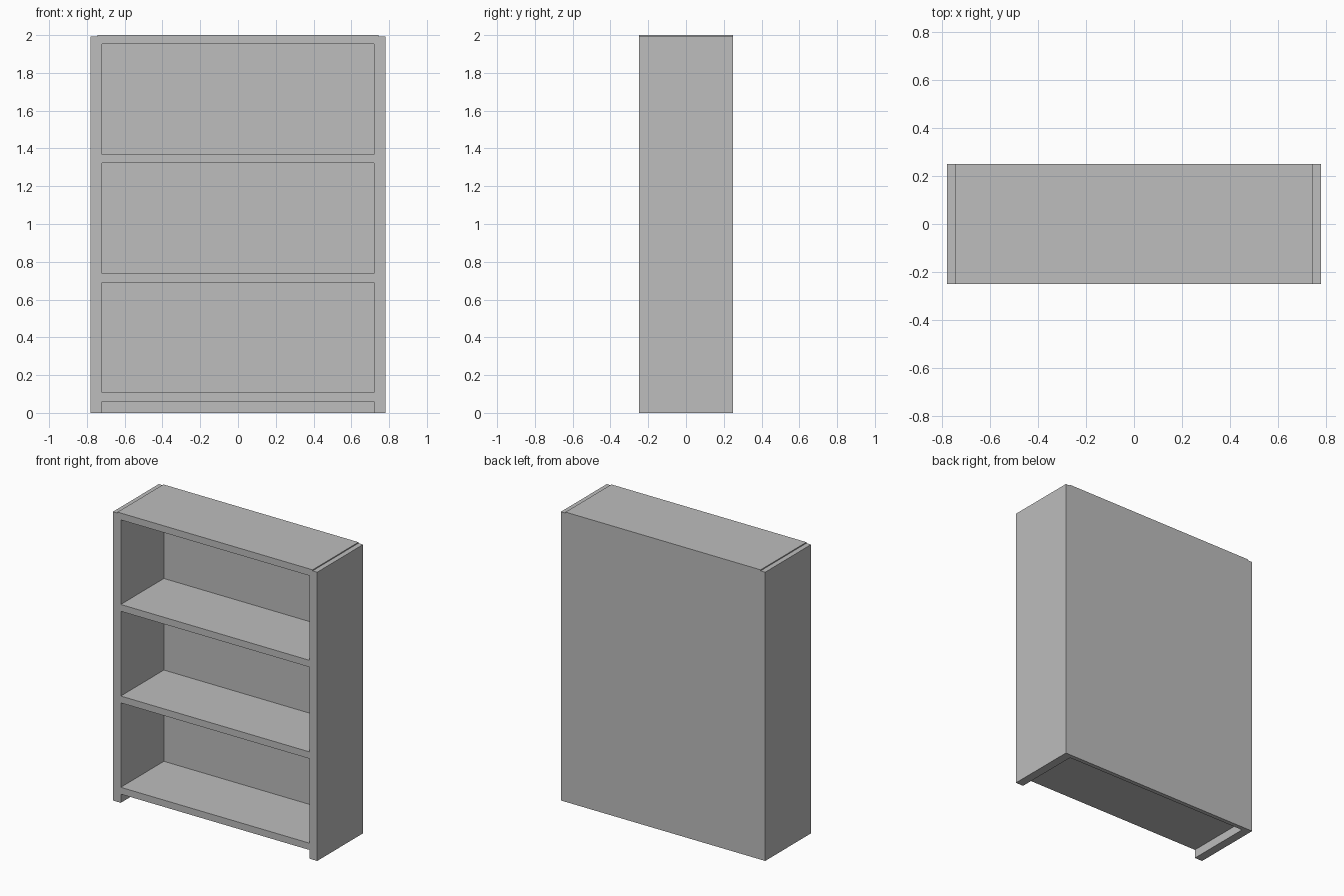
import bpy
import bmesh

if "Cube" in bpy.data.objects:
    bpy.data.objects.remove(bpy.data.objects["Cube"], do_unlink=True)

# Overall sizes
HALF_W, HALF_D = 0.78, 0.25
INNER = 0.72          # inside face of the side panels
CAP = 0.745           # half width of the raised top
SIDE_TOP, TOP = 1.993, 2.0
BACK = 0.03           # back panel thickness
BOARD = 0.047         # shelf thickness

grey = bpy.data.materials.new("plain_grey")
grey.use_nodes = True
colour = (0.51, 0.51, 0.51, 1)
grey.diffuse_color = colour
grey.node_tree.nodes["Principled BSDF"].inputs["Base Color"].default_value = colour


def extrude_profile(name, profile, y0, y1):
    """Extrude an x-z outline along y."""
    bm = bmesh.new()
    face = bm.faces.new([bm.verts.new((x, y0, z)) for x, z in profile])
    result = bmesh.ops.extrude_face_region(bm, geom=[face])
    verts = [v for v in result["geom"] if isinstance(v, bmesh.types.BMVert)]
    bmesh.ops.translate(bm, verts=verts, vec=(0, y1 - y0, 0))
    bmesh.ops.recalc_face_normals(bm, faces=bm.faces)
    mesh = bpy.data.meshes.new(name)
    bm.to_mesh(mesh)
    bm.free()
    mesh.materials.append(grey)
    obj = bpy.data.objects.new(name, mesh)
    bpy.context.collection.objects.link(obj)
    return obj


def board(name, x0, x1, z0, z1, y0=-HALF_D, y1=HALF_D):
    return extrude_profile(name, [(x0, z0), (x1, z0), (x1, z1), (x0, z1)], y0, y1)


# Side panels
board("left_side", INNER, HALF_W, 0, SIDE_TOP)
board("right_side", -HALF_W, -INNER, 0, SIDE_TOP)

# Back panel, flush between the sides and down to the floor
inside_back = HALF_D - BACK
board("back_panel", -INNER, INNER, 0, SIDE_TOP, inside_back, HALF_D)

# Shelves
for name, z in (("bottom_shelf", 0.06), ("middle_shelf", 0.69), ("upper_shelf", 1.322)):
    board(name, -INNER, INNER, z, z + BOARD, -HALF_D, inside_back)

# Top board with a thin lip resting on the sides
board("top_board", -INNER, INNER, TOP - BOARD, SIDE_TOP, -HALF_D, inside_back)
board("top_cap", -CAP, CAP, SIDE_TOP, TOP)
